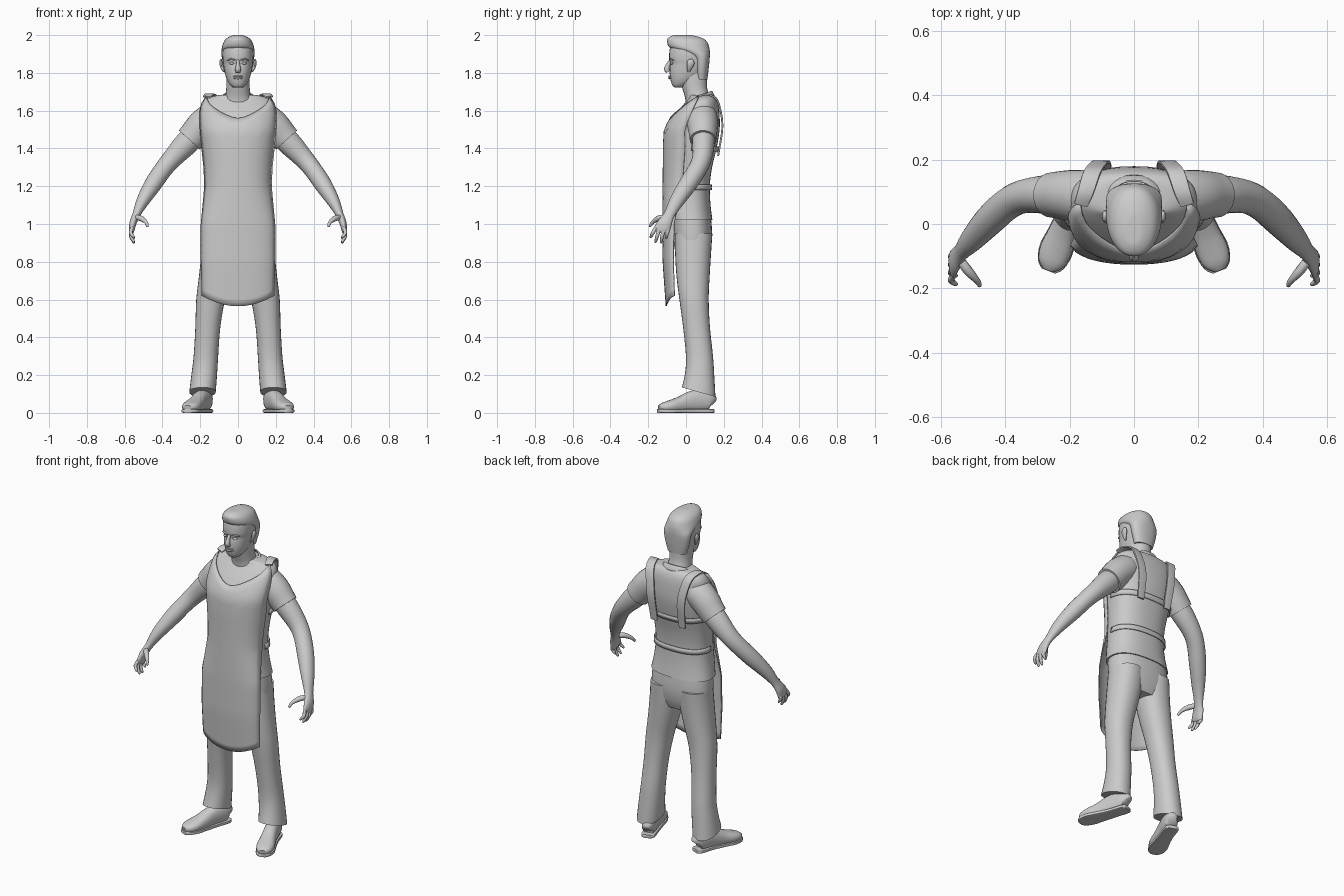
import bpy, bmesh, math
from mathutils import Vector

grey = bpy.data.materials.new("plain grey")
grey.diffuse_color = (0.6, 0.6, 0.6, 1)


def make(name, rings, closed=True, caps=True, solid=0.0):
    """Skin a list of point rings into a smooth object."""
    bm = bmesh.new()
    vs = [[bm.verts.new(p) for p in r] for r in rings]
    n = len(rings[0])
    for a, b in zip(vs, vs[1:]):
        for i in range(n if closed else n - 1):
            j = (i + 1) % n
            bm.faces.new((a[i], a[j], b[j], b[i]))
    if closed and caps:
        bm.faces.new(vs[0])
        bm.faces.new(vs[-1])
    bmesh.ops.recalc_face_normals(bm, faces=bm.faces)
    me = bpy.data.meshes.new(name)
    bm.to_mesh(me)
    bm.free()
    me.materials.append(grey)
    me.polygons.foreach_set("use_smooth", [True] * len(me.polygons))
    me.set_sharp_from_angle(angle=math.radians(45))
    ob = bpy.data.objects.new(name, me)
    bpy.context.collection.objects.link(ob)
    if solid:
        mod = ob.modifiers.new("thickness", 'SOLIDIFY')
        mod.thickness = solid
        mod.offset = 0
    return ob


def spline(rows, steps=3):
    """Catmull-Rom resampling of equal-length tuples."""
    out = []
    for i in range(len(rows) - 1):
        p = [rows[max(i - 1, 0)], rows[i], rows[i + 1], rows[min(i + 2, len(rows) - 1)]]
        for k in range(steps):
            t = k / steps
            out.append(tuple(0.5 * (2*b + (c - a)*t + (2*a - 5*b + 4*c - d)*t*t
                       + (3*b - a - 3*c + d)*t**3) for a, b, c, d in zip(*p)))
    return out + [rows[-1]]


def oval(n, power):
    for i in range(n):
        a = 2 * math.pi * i / n
        c, s = math.cos(a), math.sin(a)
        yield (math.copysign(abs(c) ** (2 / power), c), math.copysign(abs(s) ** (2 / power), s))


def loft(name, rows, power=2.2, n=28, tilt=0.0, m=1, caps=True, solid=0.0):
    """Stack of level ovals; row = (z, x, rx, y_front, y_back, [tilt])."""
    rings = []
    for z, x, rx, f, b, *t in spline(rows):
        k = t[0] if t else tilt
        rings.append([(m * (x + rx * c), (f + b) / 2 + (b - f) / 2 * s, z + k * s)
                      for c, s in oval(n, power)])
    return make(name, rings, caps=caps, solid=solid)


def tube(name, rows, up=(0, 1, 0), n=16, power=2, m=1):
    """Oval tube along a path; row = (x, y, z, r_side, r_up)."""
    rows = spline(rows)
    pts = [Vector(r[:3]) for r in rows]
    rings = []
    for i, r in enumerate(rows):
        d = (pts[min(i + 1, len(pts) - 1)] - pts[max(i - 1, 0)]).normalized()
        v = Vector(up)
        v = (v - d * v.dot(d)).normalized()
        u = d.cross(v)
        ring = [pts[i] + u * r[3] * c + v * r[4] * s for c, s in oval(n, power)]
        rings.append([(m * p.x, p.y, max(p.z, 0)) for p in ring])
    return make(name, rings)


def at(rows, z):
    """Linear lookup of a row by its first value."""
    for a, b in zip(rows, rows[1:]):
        if z <= b[0]:
            t = (z - a[0]) / (b[0] - a[0])
            return [p + (q - p) * t for p, q in zip(a, b)]
    return rows[-1]


# Shirt body and collar
shirt = [(1.02, 0, .192, -.09, .14), (1.1, 0, .178, -.1, .13), (1.2, 0, .168, -.1, .126),
         (1.3, 0, .172, -.1, .138), (1.4, 0, .184, -.105, .162), (1.5, 0, .196, -.1, .178),
         (1.57, 0, .2, -.062, .178), (1.63, 0, .193, -.015, .172), (1.665, 0, .165, .015, .16),
         (1.682, 0, .105, .02, .145), (1.684, 0, .06, .03, .13)]
loft("shirt", shirt, 2.4, 40)
loft("collar", [(1.645, 0, .098, -.012, .15, .03), (1.67, 0, .085, -.004, .138, .03),
                (1.672, 0, .075, .002, .132, .03)], caps=False, solid=.006)

# Trouser seat
loft("trouser_seat", [(.82, 0, .13, -.04, .11), (.87, 0, .178, -.06, .128),
                      (.95, 0, .187, -.07, .138), (1.06, 0, .178, -.08, .13)], 2.4, 36)

# Neck, head and hair
loft("neck", [(1.62, 0, .085, -.0, .135), (1.67, 0, .068, -.005, .125), (1.72, 0, .062, -.02, .112),
              (1.77, 0, .062, -.03, .11), (1.82, 0, .06, -.02, .105)])
loft("head", [(1.722, 0, .02, -.058, -.02), (1.73, 0, .036, -.07, .0), (1.755, 0, .054, -.08, .05),
              (1.79, 0, .067, -.086, .09), (1.825, 0, .074, -.086, .11), (1.85, 0, .078, -.083, .118),
              (1.875, 0, .081, -.089, .12), (1.92, 0, .081, -.087, .12), (1.96, 0, .07, -.075, .1),
              (1.985, 0, .04, -.04, .07)], 2.2, 32)
loft("hair", [(1.765, 0, .06, .05, .113), (1.83, 0, .078, .045, .121), (1.885, 0, .086, .03, .126),
              (1.915, 0, .087, -.04, .126), (1.935, 0, .085, -.088, .123), (1.965, 0, .075, -.1, .112),
              (1.985, 0, .058, -.095, .085), (1.998, 0, .03, -.07, .04), (2.0, 0, .012, -.05, .02)], 2.2, 32)
tube("nose", [(0, -.08, 1.868, .008, .008), (0, -.093, 1.845, .01, .011), (0, -.102, 1.82, .015, .015),
              (0, -.094, 1.806, .014, .01)], n=12)
for nm, z, r in (("upper_lip", 1.782, .005), ("lower_lip", 1.772, .006)):
    tube(nm, [(-.026, -.077, z, .002, .003), (0, -.089, z, r, r), (.026, -.077, z, .002, .003)],
         n=8)

# Apron front: row = (z, half width, y of front, y of side edge)
apron = [(.56, .188, -.104, -.045), (.8, .195, -.121, -.05), (1.0, .195, -.123, -.045),
         (1.1, .185, -.122, -.02), (1.2, .176, -.121, .01), (1.3, .18, -.12, .02),
         (1.4, .191, -.12, .03), (1.5, .2, -.115, .025), (1.57, .203, -.078, .05),
         (1.63, .197, -.03, .07), (1.68, .165, .006, .09)]
rings = []
for k in range(29):
    ring = []
    for i in range(25):
        s = i / 12 - 1
        lo, hi = .565 + .055 * s * s, 1.56 + .115 * abs(s) ** 1.6
        z = lo + (hi - lo) * k / 28
        _, w, f, e = at(apron, z)
        ring.append((w * s, e + (f - e) * (1 - (.985 * abs(s)) ** 2.3) ** (1 / 2.3), z))
    rings.append(ring)
make("apron", rings, closed=False, solid=.006)


# Bands of the apron around the back
def band(name, z0, z1, sag):
    rows = []
    for k in range(3):
        ring = []
        for i in range(25):
            a = math.pi * i / 24
            z = z0 + (z1 - z0) * k / 2 - sag * math.sin(a)
            _, _, rx, f, b = at(shirt, z)
            c, s = math.cos(a), math.sin(a)
            ring.append((math.copysign((rx + .007) * abs(c) ** .83, c),
                         (f + b) / 2 + ((b - f) / 2 + .007) * s ** .83, z))
        rows.append(ring)
    make(name, rows, closed=False, solid=.006)


band("back_band", 1.39, 1.42, .01)
band("waist_tie", 1.18, 1.21, 0)

for side, m in (("right", 1), ("left", -1)):
    # Face details
    tube(side + "_eye", [(.02, -.077, 1.85, .003, .003), (.033, -.077, 1.851, .007, .007),
                         (.046, -.07, 1.85, .003, .003)], n=10, m=m)
    tube(side + "_brow", [(.012, -.087, 1.867, .003, .004), (.035, -.082, 1.873, .005, .006),
                          (.057, -.065, 1.867, .002, .004)], n=8, m=m)
    tube(side + "_ear", [(.074, .015, 1.805, .004, .006), (.083, .018, 1.825, .008, .013),
                         (.09, .024, 1.85, .009, .02), (.09, .026, 1.868, .006, .014),
                         (.088, .026, 1.874, .002, .004)], n=12, m=m)
    # Shoulder strap down the back
    tube(side + "_strap", [(.165, .06, 1.672, .005, .022), (.15, .1, 1.686, .005, .025),
                           (.13, .16, 1.664, .005, .027), (.11, .187, 1.58, .005, .027),
                           (.1, .192, 1.5, .005, .027), (.095, .178, 1.41, .005, .025),
                           (.095, .17, 1.36, .005, .022)], up=(1, 0, 0), n=12, power=5, m=m)
    # Sleeve, arm and hand
    tube(side + "_sleeve", [(.1, .085, 1.59, .07, .07), (.14, .085, 1.56, .083, .082),
                            (.19, .088, 1.52, .083, .08), (.23, .09, 1.475, .078, .074),
                            (.257, .09, 1.445, .075, .07)], n=24, m=m)
    tube(side + "_arm", [(.2, .09, 1.5, .06, .06), (.27, .092, 1.43, .064, .06),
                         (.345, .085, 1.35, .053, .052), (.395, .06, 1.29, .048, .05),
                         (.45, .01, 1.21, .046, .048), (.505, -.05, 1.12, .034, .039),
                         (.538, -.088, 1.05, .021, .029), (.556, -.112, 1.005, .019, .038),
                         (.562, -.13, .965, .013, .042), (.563, -.135, .952, .006, .034)], n=20, m=m)
    fingers = ((-.165, -.186, .925), (-.143, -.16, .9), (-.12, -.132, .897), (-.098, -.104, .92))
    for k, (y0, y1, z1) in enumerate(fingers):
        tube(f"{side}_finger_{k + 1}", [(.561, y0 + .004, .98, .009, .01),
                                       (.568, (y0 + y1) / 2, (.98 + z1) / 2, .01, .01),
                                       (.553, y1, z1 + .008, .007, .007),
                                       (.551, y1, z1, .002, .002)], n=10, m=m)
    tube(side + "_thumb", [(.545, -.105, 1.035, .014, .014), (.515, -.145, 1.03, .015, .015),
                           (.488, -.175, 1.01, .01, .01), (.479, -.19, .99, .007, .007),
                           (.478, -.194, .985, .002, .002)], up=(1, 0, 0), n=10, m=m)
    # Trouser leg with a sloping hem
    loft(side + "_trouser_leg", [(.95, .095, .088, -.06, .14, 0), (.85, .1, .093, -.058, .133, 0),
                                 (.72, .122, .085, -.05, .125, 0), (.6, .145, .076, -.035, .12, 0),
                                 (.45, .16, .066, -.015, .127, 0), (.3, .17, .065, .0, .143, 0),
                                 (.2, .179, .068, -.005, .15, -.01), (.11, .188, .07, -.022, .156, -.025)],
         m=m)
    # Shoe and sole, toes turned outwards
    tube(side + "_shoe", [(.163, .138, .05, .022, .03), (.168, .125, .06, .036, .05),
                          (.182, .08, .065, .04, .058), (.2, .03, .06, .04, .056),
                          (.222, -.03, .045, .045, .042), (.242, -.08, .036, .05, .032),
                          (.257, -.12, .03, .042, .024), (.265, -.142, .026, .02, .014)],
         up=(0, 0, 1), n=20, power=2.4, m=m)
    tube(side + "_sole", [(.162, .143, .01, .024, .01), (.168, .125, .01, .039, .01),
                          (.192, .05, .01, .04, .01), (.222, -.03, .01, .047, .01),
                          (.242, -.08, .01, .053, .01), (.258, -.125, .01, .043, .01),
                          (.266, -.146, .01, .022, .01)], up=(0, 0, 1), n=16, power=6, m=m)
